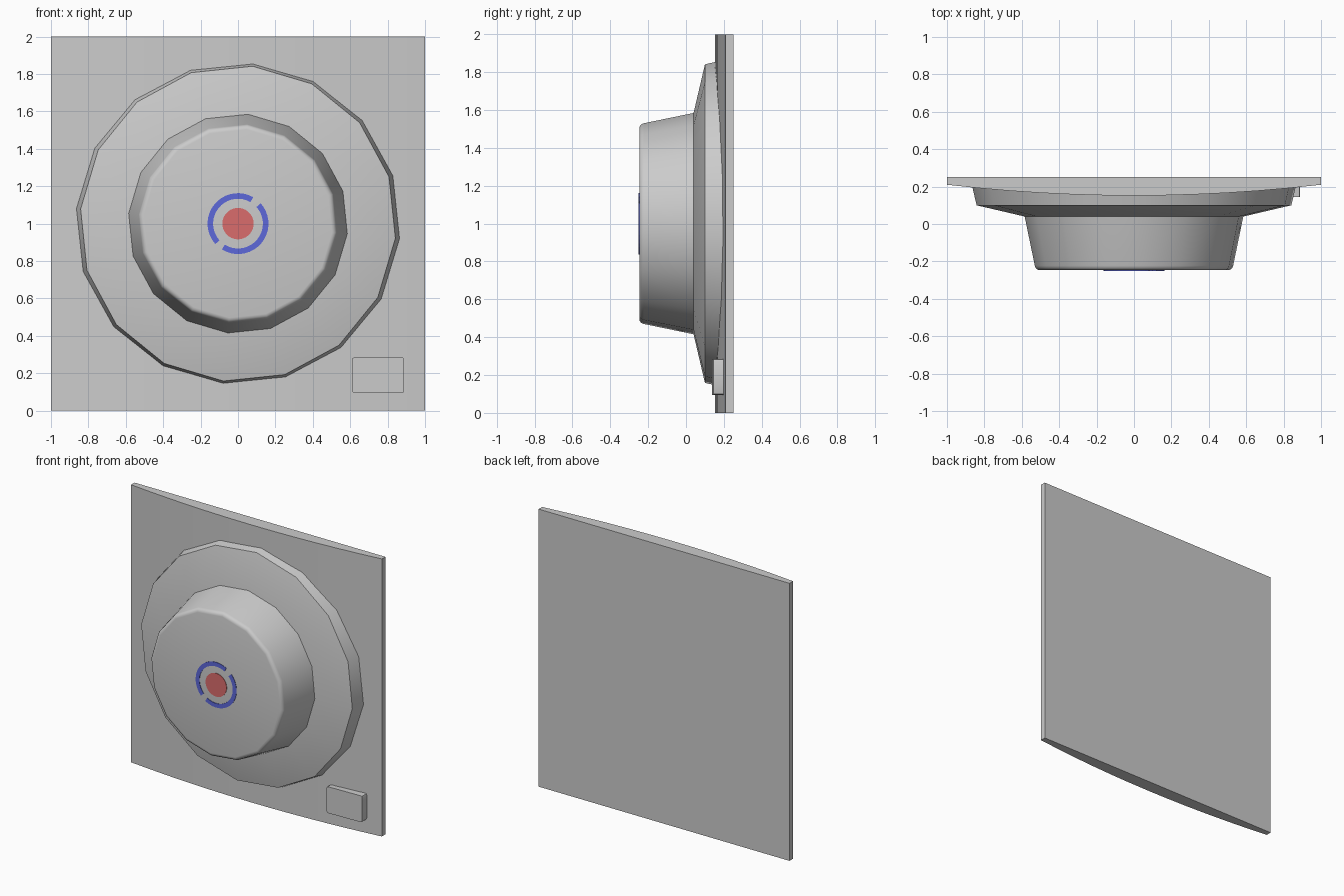
import bpy, bmesh, math
from math import sin, cos, radians

if "Cube" in bpy.data.objects:
    bpy.data.objects.remove(bpy.data.objects["Cube"])


def material(name, color):
    m = bpy.data.materials.new(name)
    m.diffuse_color = (*color, 1)
    m.use_nodes = True
    m.node_tree.nodes["Principled BSDF"].inputs["Base Color"].default_value = m.diffuse_color
    return m


GREY = material("light grey", (0.6, 0.6, 0.6))
RED = material("soft red", (0.70, 0.15, 0.15))
BLUE = material("soft blue", (0.11, 0.14, 0.70))


def finish(bm, name, mat, smooth=True):
    bmesh.ops.recalc_face_normals(bm, faces=bm.faces)
    mesh = bpy.data.meshes.new(name)
    bm.to_mesh(mesh)
    bm.free()
    ob = bpy.data.objects.new(name, mesh)
    bpy.context.collection.objects.link(ob)
    mesh.materials.append(mat)
    if smooth:
        bpy.ops.object.select_all(action='DESELECT')
        ob.select_set(True)
        bpy.context.view_layer.objects.active = ob
        bpy.ops.object.shade_smooth_by_angle(angle=radians(30))
    return ob


def prism(bm, points, vec):
    """Extrude a closed outline along a vector."""
    face = bm.faces.new([bm.verts.new(p) for p in points])
    ext = bmesh.ops.extrude_face_region(bm, geom=[face], use_keep_orig=True)
    verts = [g for g in ext["geom"] if isinstance(g, bmesh.types.BMVert)]
    bmesh.ops.translate(bm, verts=verts, vec=vec)


def lathe(name, profile, mat, sides=16, turn=-5.3):
    """Revolve (radius, y) points about the y axis through z = 1."""
    bm = bmesh.new()
    rings = []
    for r, y in profile:
        angles = [radians(turn + 360 * i / sides) for i in range(sides)]
        rings.append([bm.verts.new((r * cos(a), y, 1 + r * sin(a))) for a in angles])
    for a, b in zip(rings, rings[1:]):
        for i in range(sides):
            j = (i + 1) % sides
            bm.faces.new((a[i], a[j], b[j], b[i]))
    bm.faces.new(rings[0])
    bm.faces.new(rings[-1])
    return finish(bm, name, mat)


# Square back plate with a gently bowed front
bm = bmesh.new()
xs = [-1 + i / 6 for i in range(13)]
bow = [(x, 0.152 + 0.058 * x * x, 0) for x in xs]
prism(bm, bow + [(1, 0.25, 0), (-1, 0.25, 0)], (0, 0, 2))
finish(bm, "back_plate", GREY)

# Faceted flange and the drum with its rounded front edge
lathe("flange", [(0.872, 0.215), (0.845, 0.10), (0.587, 0.04)], GREY)
edge = [(0.505 + 0.028 * cos(radians(a)), -0.218 - 0.029 * sin(radians(a)))
        for a in (8, 25, 45, 67, 90)]
lathe("drum", [(0.587, 0.04)] + edge, GREY)

# Red centre dot
lathe("centre_dot", [(0.084, -0.246), (0.084, -0.25)], RED, sides=32)

# Two blue arcs around the dot
for n, (start, end) in enumerate(((60, 222), (238, 402))):
    bm = bmesh.new()
    steps = 18
    angles = [radians(start + (end - start) * i / steps) for i in range(steps + 1)]
    outline = [(0.163 * cos(a), -0.246, 1 + 0.163 * sin(a)) for a in angles]
    outline += [(0.133 * cos(a), -0.246, 1 + 0.133 * sin(a)) for a in reversed(angles)]
    prism(bm, outline, (0, -0.004, 0))
    finish(bm, f"blue_arc_{n + 1}", BLUE, smooth=False)

# Small corner block with rounded corners, tilted to follow the plate
bm = bmesh.new()
rad = 0.012
outline = []
for cx, cz, a0 in ((0.876, 0.273, 0), (0.622, 0.273, 90), (0.622, 0.107, 180), (0.876, 0.107, 270)):
    for a in (a0, a0 + 45, a0 + 90):
        x = cx + rad * cos(radians(a))
        outline.append((x, 0.137 + 0.03 * (x - 0.61), cz + rad * sin(radians(a))))
prism(bm, outline, (0, 0.06, 0))
finish(bm, "corner_block", GREY)
